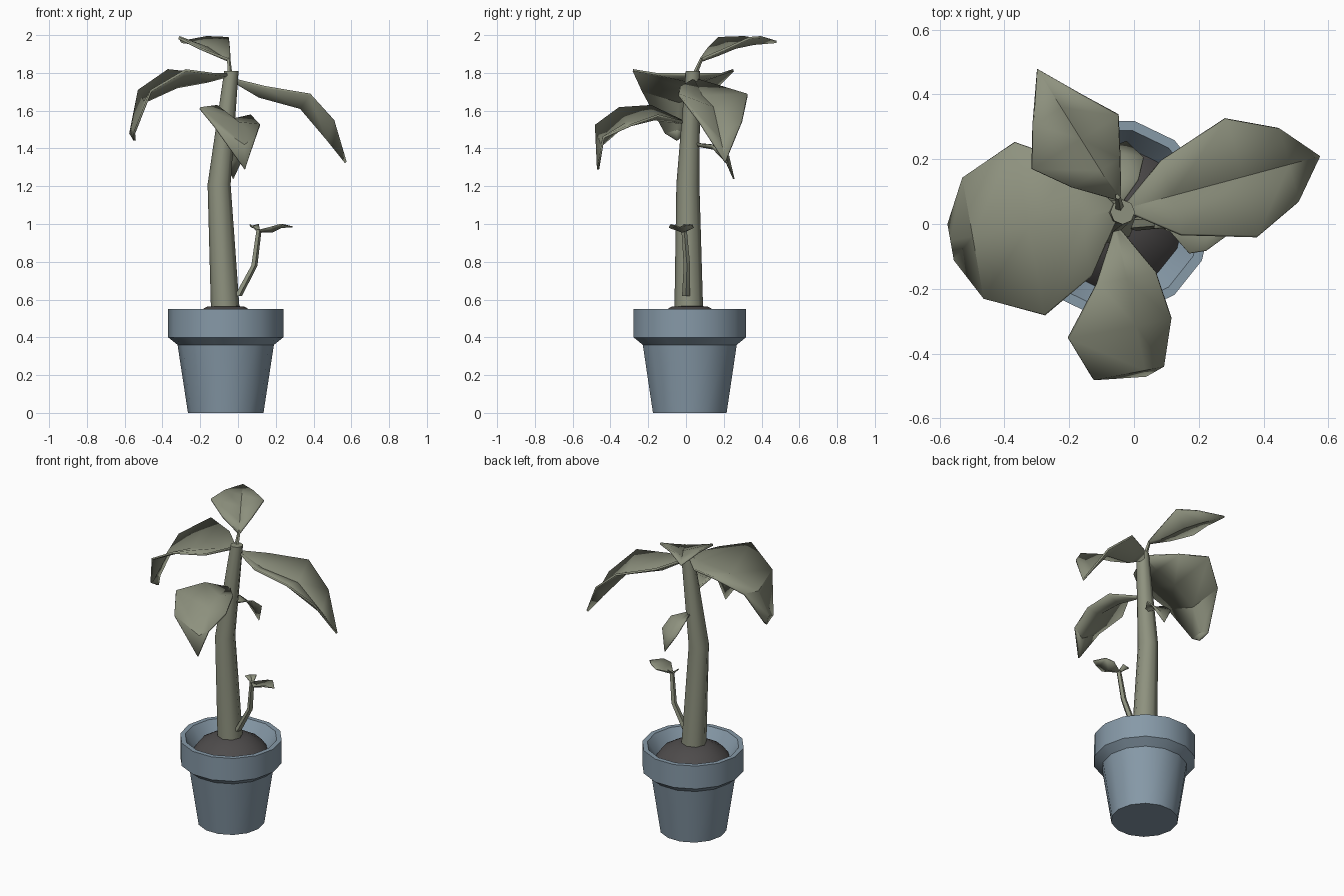
import bpy, bmesh, math
from mathutils import Vector

cube = bpy.data.objects.get("Cube")
if cube:
    bpy.data.objects.remove(cube, do_unlink=True)


def material(name, rgb):
    m = bpy.data.materials.new(name)
    m.use_nodes = True
    color = (*rgb, 1)
    m.diffuse_color = color
    m.node_tree.nodes["Principled BSDF"].inputs["Base Color"].default_value = color
    return m


GREEN = material("dusty green", (.27, .285, .21))
BLUE = material("slate blue", (.24, .32, .39))
SOIL = material("dark soil", (.075, .07, .07))


def finish(bm, name, mat, angle):
    bmesh.ops.remove_doubles(bm, verts=bm.verts, dist=.0001)
    mesh = bpy.data.meshes.new(name)
    bm.to_mesh(mesh)
    bm.free()
    mesh.materials.append(mat)
    obj = bpy.data.objects.new(name, mesh)
    bpy.context.collection.objects.link(obj)
    bpy.ops.object.select_all(action='DESELECT')
    obj.select_set(True)
    bpy.context.view_layer.objects.active = obj
    bpy.ops.object.shade_smooth_by_angle(angle=math.radians(angle))
    return obj


def tube(name, rings, sides, mat, caps=True, angle=40):
    """Skin a stack of horizontal rings given as (centre, radius)."""
    bm = bmesh.new()
    loops = []
    for centre, radius in rings:
        loop = []
        for i in range(sides):
            a = math.tau * i / sides
            loop.append(bm.verts.new(Vector(centre) + radius * Vector((math.cos(a), math.sin(a), 0))))
        loops.append(loop)
    for low, high in zip(loops, loops[1:]):
        for i in range(sides):
            j = (i + 1) % sides
            bm.faces.new((low[i], low[j], high[j], high[i]))
    bm.faces.new(loops[0][::-1])
    if caps:
        bm.faces.new(loops[-1])
    return finish(bm, name, mat, angle)


def leaf(name, base, yaw, rows, roll=0, thick=.012):
    """Channelled blade; rows are (distance, left width, right width, edge z, rib z)."""
    a = math.radians(yaw)
    along = Vector((math.cos(a), math.sin(a), 0))
    side = Vector((-along.y, along.x, 0))
    base = Vector(base)
    z = base.z
    bm = bmesh.new()
    grid = []
    for d, left, right, edge, rib in [(0, .008, .008, z, z - .01)] + rows:
        row = []
        for s, height in ((left, edge), (0, rib), (-right, edge)):
            p = base + along * d + side * s
            p.z = height + roll * s
            row.append(bm.verts.new(p))
        grid.append(row)
    for r, q in zip(grid, grid[1:]):
        for k in (0, 1):
            bm.faces.new((r[k + 1], q[k + 1], q[k], r[k]))
    bmesh.ops.dissolve_degenerate(bm, dist=.0001, edges=bm.edges)
    obj = finish(bm, name, GREEN, 35)
    mod = obj.modifiers.new("thickness", 'SOLIDIFY')
    mod.thickness = thick
    mod.offset = -1
    return obj


# Pot with stepped rim and sloping inner wall, and the soil mound
def turned(profile):
    return [((-.065, .02, z), r) for r, z in profile]


tube("pot", turned([(.2, 0), (.255, .36), (.305, .4), (.305, .55),
                    (.275, .55), (.215, .46)]), 14, BLUE, caps=False, angle=35)
tube("soil", turned([(.225, .46), (.19, .51), (.1, .562), (.02, .57)]), 14, SOIL)

# Bent trunk
tube("trunk", [((-.065, .015, .5), .077), ((-.1, .01, 1.21), .061),
               ((-.035, .037, 1.81), .038)], 8, GREEN, angle=50)

# Side sprout and the top leaf stalk
tube("sprout_stem", [((.0, 0, .62), .022), ((.085, .005, .78), .018),
                     ((.11, -.01, .97), .015)], 5, GREEN)
tube("top_stalk", [((-.045, .05, 1.8), .014), ((-.05, .085, 1.88), .009)], 5, GREEN)

# Large leaves
leaf("left_leaf", (-.02, .05, 1.77), 15, [
    (.14, .11, .12, 1.73, 1.68), (.367, .185, .187, 1.69, 1.62),
    (.517, .115, .117, 1.55, 1.45), (.616, 0, 0, 1.33, 1.33)])
leaf("right_leaf", (-.05, .04, 1.8), 190, [
    (.115, .18, .17, 1.8, 1.76), (.28, .275, .262, 1.82, 1.73),
    (.455, .195, .185, 1.71, 1.65), (.525, .062, .052, 1.48, 1.5),
    (.51, 0, 0, 1.44, 1.44)])
leaf("front_leaf", (-.05, -.02, 1.55), -79, [
    (.15, .09, .09, 1.605, 1.56), (.3, .11, .21, 1.56, 1.54),
    (.44, .06, .16, 1.48, 1.42), (.46, 0, 0, 1.29, 1.29)], roll=-.28)
leaf("top_leaf", (-.05, .08, 1.88), 122, [
    (.1, .1, .07, 1.93, 1.9), (.215, .175, .135, 1.99, 1.94),
    (.33, .1, .07, 1.995, 1.96), (.47, 0, 0, 1.97, 1.97)])

# Small leaves
leaf("back_leaf", (-.06, .05, 1.43), 80, [
    (.1, .06, .055, 1.42, 1.4), (.17, .065, .06, 1.36, 1.33),
    (.21, 0, 0, 1.24, 1.24)], thick=.008)
leaf("sprout_leaf", (.11, -.01, .97), -8, [
    (.07, .06, .07, .985, .96), (.12, .05, .055, 1.0, .985),
    (.18, 0, 0, .988, .988)], thick=.006)
leaf("sprout_bud_leaf", (.11, -.01, .97), 135, [
    (.03, .035, .03, 1.0, .98), (.06, 0, 0, .99, .99)], thick=.006)
